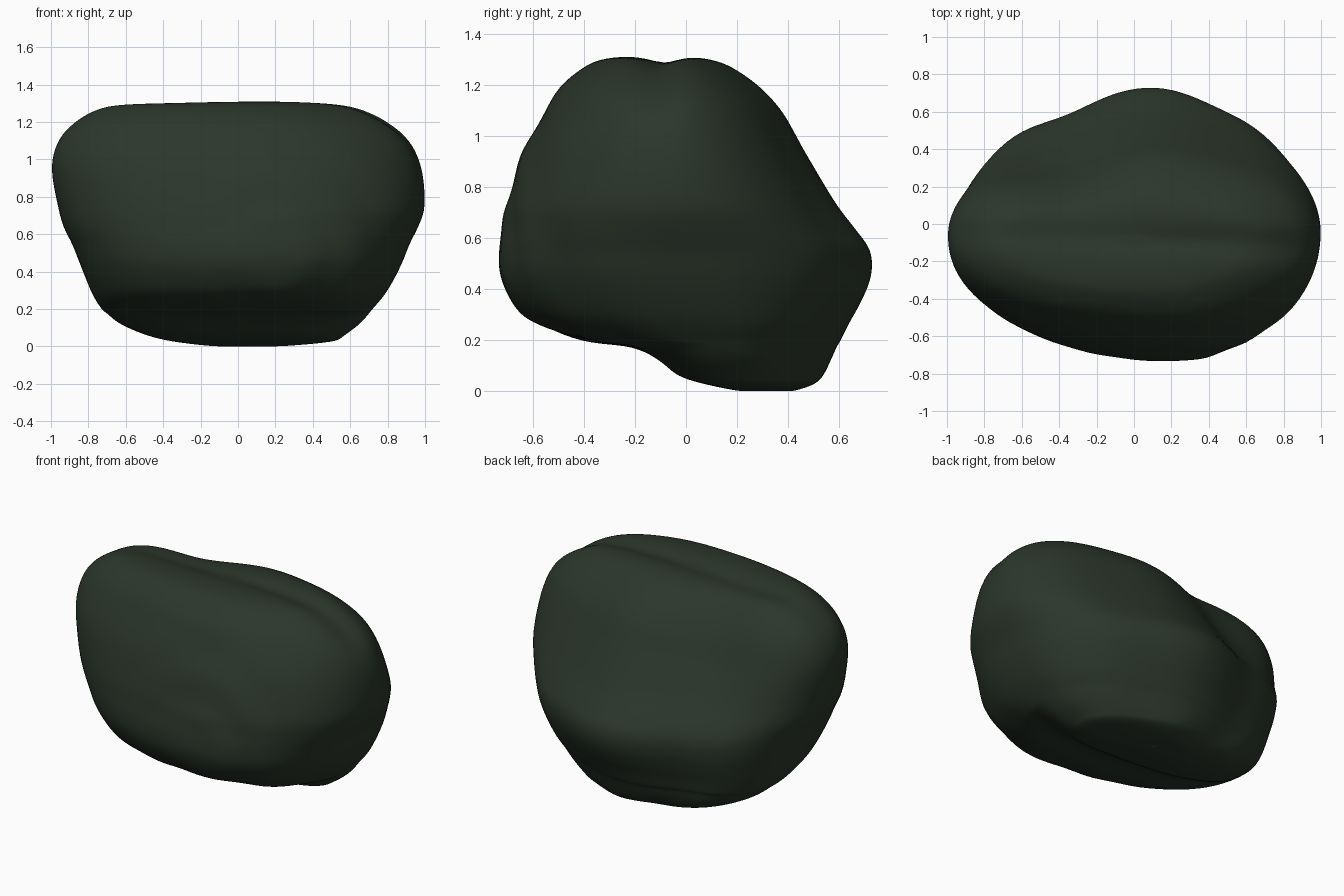
import bpy, bmesh, math
from mathutils import Vector

if "Cube" in bpy.data.objects:
    bpy.data.objects.remove(bpy.data.objects["Cube"])

# Horizontal slices of the boulder: z, x min, x max, y min, y max
SLICES = [
    (0.00, 0.00, 0.10, 0.32, 0.38),
    (0.00, -0.12, 0.22, 0.25, 0.42),
    (0.025, -0.34, 0.50, 0.10, 0.50),
    (0.06, -0.49, 0.57, -0.02, 0.54),
    (0.12, -0.63, 0.65, -0.10, 0.57),
    (0.175, -0.70, 0.70, -0.22, 0.595),
    (0.20, -0.73, 0.72, -0.42, 0.61),
    (0.27, -0.775, 0.78, -0.60, 0.645),
    (0.35, -0.81, 0.83, -0.68, 0.69),
    (0.45, -0.85, 0.88, -0.73, 0.73),
    (0.55, -0.89, 0.92, -0.735, 0.727),
    (0.64, -0.935, 0.965, -0.72, 0.665),
    (0.75, -0.965, 1.00, -0.70, 0.585),
    (0.95, -1.00, 0.985, -0.635, 0.475),
    (1.10, -0.97, 0.925, -0.55, 0.395),
    (1.20, -0.89, 0.82, -0.485, 0.305),
    (1.27, -0.78, 0.69, -0.40, 0.205),
    (1.30, -0.66, 0.56, -0.33, 0.13),
    (1.312, -0.40, 0.36, -0.23, 0.04),
    (1.312, -0.08, 0.06, -0.12, -0.06),
]
SEGMENTS, STEPS = 112, 6


def catmull(a, b, c, d, t):
    return [0.5 * (2 * q + (r - p) * t + (2 * p - 5 * q + 4 * r - s) * t * t
                   + (3 * q - p - 3 * r + s) * t ** 3) for p, q, r, s in zip(a, b, c, d)]


def bump(v, centre, width):
    return math.exp(-((v - centre) / width) ** 2)


def weathered(p):
    """Groove along the top, flattened upper back left, ripples on the front."""
    inward = (Vector((p.x * 0.5, -0.08, 0.6)) - p).normalized()
    side = 1 / (1 + math.exp(-(p.x - 0.25) * 8))
    top = 1 / (1 + math.exp(-(p.z - 1.1) * 18))
    depth = (0.018 + 0.015 * side) * top * bump(p.y, -0.08 - 0.04 * p.x, 0.08)
    depth += 0.085 * math.exp(-((p - Vector((-0.36, 0.30, 1.1))).length / 0.36) ** 2)
    r = math.hypot(p.x - 0.2, p.z - 0.5)
    if p.y < 0:
        depth += 0.008 * math.sin(r * 26) * bump(r, 0.35, 0.3) * min(1, -p.y * 3)
    return p + inward * depth


def outline(row, a):
    """Point of one slice at angle a: narrow at the back, full at the front corners."""
    z, x0, x1, y0, y1 = row
    c, s = math.cos(a), math.sin(a)
    hx, span = (x1 - x0) / 2, y1 - y0
    cy = -0.08 + 0.38 * math.exp(-z / 0.35)
    cy = min(max(cy, y0 + 0.35 * span), y1 - 0.35 * span)
    low = max(0, 1 - z / 0.9)
    if s > 0:
        lean = 0.07 * s * s
        pinch = 1 - (0.11 if c < 0 else 0.05) * bump(abs(c), 0.48, 0.25)
        y = cy + s * (y1 - cy) * pinch
    else:
        full = 0.04 + (0.07 if c > 0 else 0.03) * low
        lean = 0.2 * s * s
        swell = 1 + full * math.sin(2 * a) ** 2
        y = cy + s * (cy - y0) * (1 + 0.5 * (swell - 1))
        c *= swell
    if c > 0:
        y -= 0.07 * c * max(0, 1 - z / 0.25)
    return Vector(((x0 + x1) / 2 + hx * (c + lean * max(0, 1 - abs(c))), y, max(z, 0)))


# Smoothly interpolated rows
rows = []
for i in range(len(SLICES) - 1):
    four = [SLICES[min(max(i + k, 0), len(SLICES) - 1)] for k in (-1, 0, 1, 2)]
    rows += [catmull(*four, s / STEPS) for s in range(STEPS)]
rows.append(SLICES[-1])

# Loft the rows into a closed skin
bm = bmesh.new()
rings = [[bm.verts.new(weathered(outline(row, 2 * math.pi * k / SEGMENTS)))
          for k in range(SEGMENTS)] for row in rows]
for lo, hi in zip(rings, rings[1:]):
    for k in range(SEGMENTS):
        n = (k + 1) % SEGMENTS
        bm.faces.new((lo[k], lo[n], hi[n], hi[k]))
bm.faces.new(rings[0][::-1])
bm.faces.new(rings[-1])
for _ in range(6):
    bmesh.ops.smooth_vert(bm, verts=bm.verts, factor=0.5,
                          use_axis_x=True, use_axis_y=True, use_axis_z=True)
bmesh.ops.recalc_face_normals(bm, faces=bm.faces)
for f in bm.faces:
    f.smooth = True

mesh = bpy.data.meshes.new("boulder")
bm.to_mesh(mesh)
bm.free()
boulder = bpy.data.objects.new("boulder", mesh)
bpy.context.collection.objects.link(boulder)

# Dark mossy green stone
mat = bpy.data.materials.new("dark_green_stone")
mat.diffuse_color = (0.024, 0.037, 0.024, 1)
mat.use_nodes = True
mat.node_tree.nodes["Principled BSDF"].inputs["Base Color"].default_value = mat.diffuse_color
mesh.materials.append(mat)
